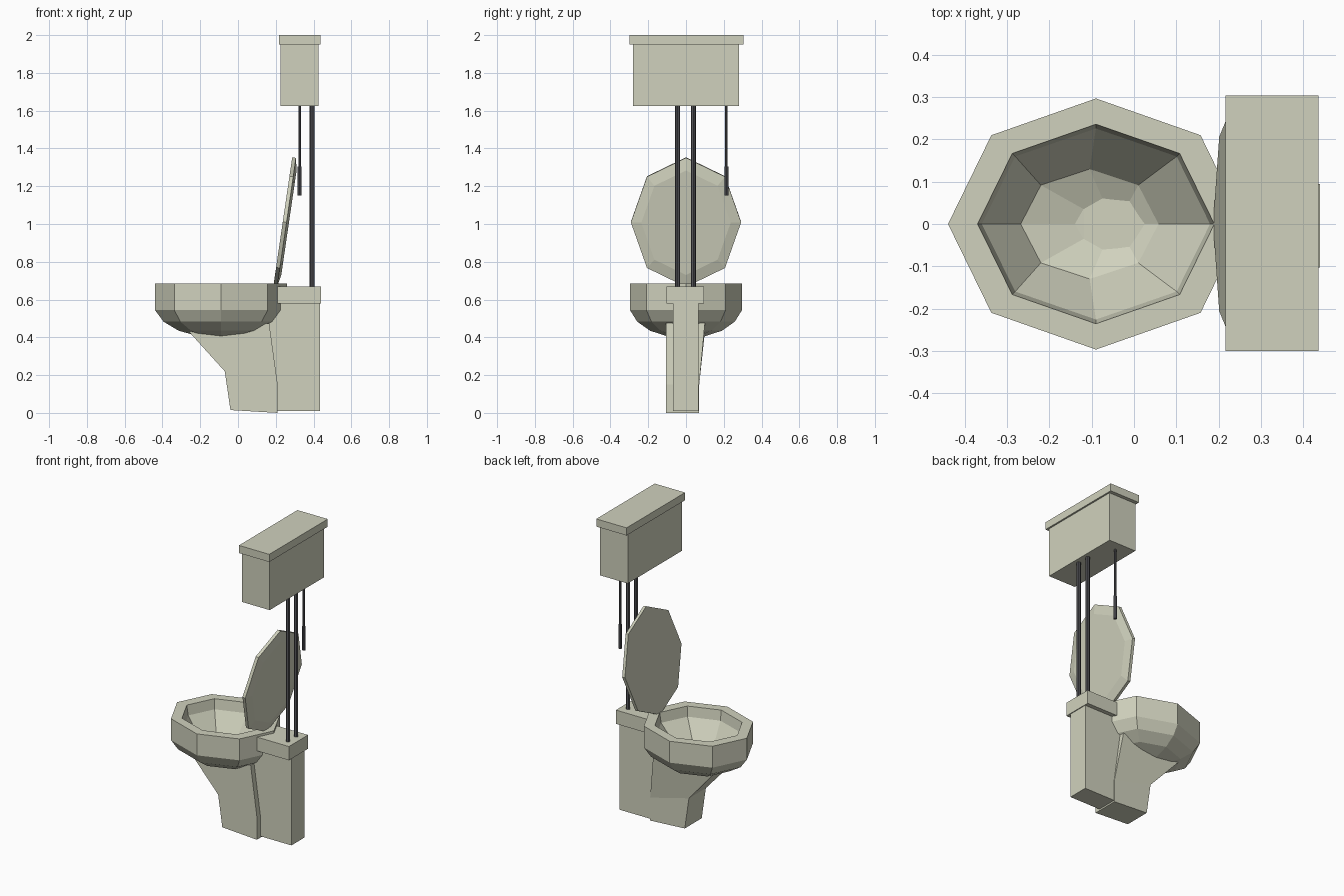
import bpy, bmesh, math
from mathutils import Vector

cube = bpy.data.objects.get("Cube")
if cube:
    bpy.data.objects.remove(cube, do_unlink=True)


def material(name, rgb):
    m = bpy.data.materials.new(name)
    m.use_nodes = True
    m.diffuse_color = (*rgb, 1)
    m.node_tree.nodes["Principled BSDF"].inputs["Base Color"].default_value = (*rgb, 1)
    return m


ceramic = material("pale ceramic", (0.63, 0.64, 0.51))
metal = material("dark metal", (0.09, 0.09, 0.1))


def add_object(name, bm, mat):
    bmesh.ops.recalc_face_normals(bm, faces=bm.faces)
    mesh = bpy.data.meshes.new(name)
    bm.to_mesh(mesh)
    bm.free()
    mesh.materials.append(mat)
    ob = bpy.data.objects.new(name, mesh)
    bpy.context.collection.objects.link(ob)
    return ob


def loft(name, rings, mat):
    """Skin a stack of equal-length rings and close both ends."""
    bm = bmesh.new()
    loops = [[bm.verts.new(p) for p in ring] for ring in rings]
    n = len(loops[0])
    for a, b in zip(loops, loops[1:]):
        for i in range(n):
            j = (i + 1) % n
            bm.faces.new((a[i], a[j], b[j], b[i]))
    bm.faces.new(loops[0])
    bm.faces.new(loops[-1])
    return add_object(name, bm, mat)


def box(name, x0, x1, y0, y1, z0, z1):
    ring = [(x0, y0), (x1, y0), (x1, y1), (x0, y1)]
    return loft(name, [[(x, y, z) for x, y in ring] for z in (z0, z1)], ceramic)


def octagon(rx, ry):
    return [(rx * math.cos(k * math.pi / 4), ry * math.sin(k * math.pi / 4))
            for k in range(8)]


def rod(name, x, y, r, z0, z1):
    return loft(name, [[(x + u, y + v, z) for u, v in octagon(r, r)]
                       for z in (z0, z1)], metal)


# Bowl: outer shell from the bottom up, over the rim, then down the inside
RX, RY = 0.35, 0.297
profile = [  # centre x, x radius, y radius, z
    (-0.09, RX * 0.3, RY * 0.3, 0.402),
    (-0.09, RX * 0.64, RY * 0.64, 0.435),
    (-0.09, RX * 0.87, RY * 0.87, 0.483),
    (-0.09, RX, RY, 0.545),
    (-0.09, RX, RY, 0.685),
    (-0.09, 0.28, 0.236, 0.685),
    (-0.09, 0.27, 0.226, 0.62),
    (-0.105, 0.163, 0.13, 0.48),
    (-0.07, 0.07, 0.05, 0.445),
]
loft("bowl", [[(c + u, v, z) for u, v in octagon(rx, ry)]
              for c, rx, ry, z in profile], ceramic)

# Pedestal: front x, front z, back x, back z, right y, left y
levels = [
    (-0.04, 0.015, 0.21, 0.0, -0.105, 0.07),
    (-0.07, 0.22, 0.21, 0.15, -0.105, 0.07),
    (-0.26, 0.43, 0.165, 0.475, -0.105, 0.1),
]
loft("pedestal", [[(xf, y0, zf), (xb, y0, zb), (xb, y1, zb), (xf, y1, zf)]
                  for xf, zf, xb, zb, y0, y1 in levels], ceramic)

# Rear support and its cap
box("rear_support", 0.15, 0.435, -0.07, 0.067, 0.01, 0.58)
box("support_cap", 0.21, 0.44, -0.103, 0.095, 0.58, 0.67)

# Raised seat cover, leaning back, with a bevelled rear face
base, top = Vector((0.187, 0, 0.67)), Vector((0.287, 0, 1.353))
centre = (base + top) / 2
up = (top - base).normalized()
back = Vector((up.z, 0, -up.x))
half = (top - base).length / 2
cover = []
for scale, depth in ((1, 0), (1, 0.02), (0.81, 0.033)):
    cover.append([centre + up * u + Vector((0, v, 0)) + back * depth
                  for u, v in octagon(half * scale, 0.292 * scale)])
loft("seat_cover", cover, ceramic)

# High tank and its lid
box("tank", 0.225, 0.425, -0.28, 0.28, 1.625, 1.95)
box("tank_lid", 0.217, 0.436, -0.3, 0.304, 1.95, 2.0)

# Water pipes and the pull
for side, y in (("right", -0.044), ("left", 0.039)):
    rod(side + "_pipe", 0.392, y, 0.013, 0.66, 1.63)
rod("pull_rod", 0.326, 0.214, 0.007, 1.29, 1.63)
rod("pull_handle", 0.326, 0.214, 0.011, 1.15, 1.305)
